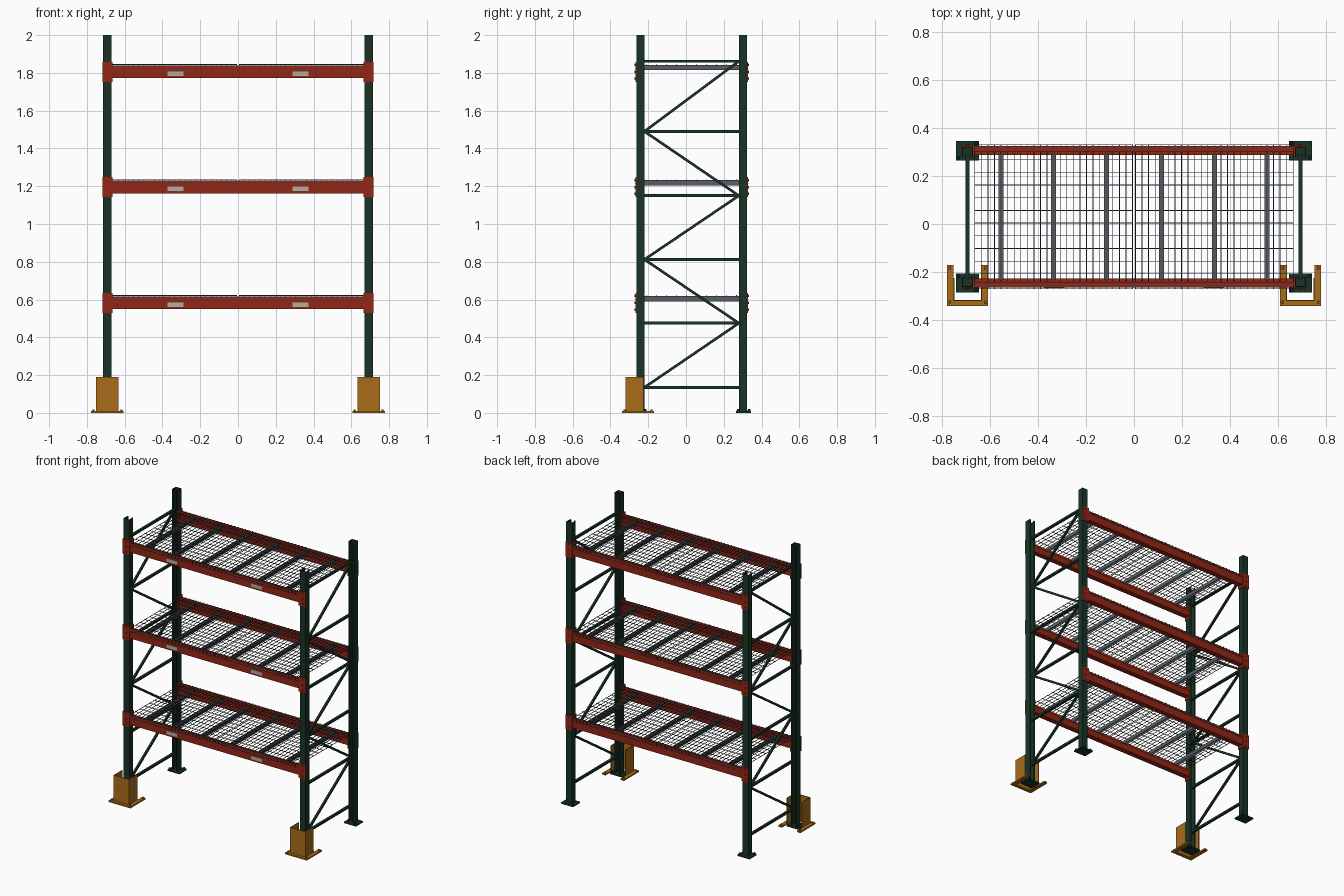
import bpy, bmesh, math
from mathutils import Vector, Matrix

if "Cube" in bpy.data.objects:
    bpy.data.objects.remove(bpy.data.objects["Cube"])

YC = 0.03                      # rack centre line in y (guards stick out at the front)
PX = 0.692                     # upright centre in x
LEVELS = [0.617, 1.23, 1.84]   # beam top heights


def mat(name, rgb):
    m = bpy.data.materials.new(name)
    m.diffuse_color = (*rgb, 1)
    m.use_nodes = True
    m.node_tree.nodes["Principled BSDF"].inputs["Base Color"].default_value = m.diffuse_color
    return m


GREEN = mat("dark_green", (0.009, 0.034, 0.019))
RED = mat("beam_red", (0.30, 0.019, 0.008))
ORANGE = mat("guard_orange", (0.40, 0.15, 0.010))
STEEL = mat("deck_steel", (0.10, 0.11, 0.13))
WIRE = mat("wire_steel", (0.05, 0.055, 0.06))
LABEL = mat("label_grey", (0.45, 0.43, 0.36))


def box(bm, x0, x1, y0, y1, z0, z1):
    c = Matrix.Translation(((x0 + x1) / 2, (y0 + y1) / 2, (z0 + z1) / 2))
    s = Matrix.Diagonal((abs(x1 - x0), abs(y1 - y0), abs(z1 - z0), 1))
    bmesh.ops.create_cube(bm, size=1, matrix=c @ s)


def bar(bm, a, b, w, t):
    """Square bar between two points lying in a y-z plane."""
    a, b = Vector(a), Vector(b)
    d = b - a
    ang = math.atan2(d.z, d.y)
    m = (Matrix.Translation((a + b) / 2) @ Matrix.Rotation(ang, 4, 'X')
         @ Matrix.Diagonal((w, d.length, t, 1)))
    bmesh.ops.create_cube(bm, size=1, matrix=m)


def bolt(bm, p, r, h, axis='Z'):
    m = Matrix.Translation(p)
    if axis == 'Y':
        m = m @ Matrix.Rotation(math.pi / 2, 4, 'X')
    bmesh.ops.create_cone(bm, cap_ends=True, segments=6, radius1=r,
                          radius2=r * 0.8, depth=h, matrix=m)


def prism(bm, pts, vec):
    """Extrude a closed 3D outline along vec."""
    f = bm.faces.new([bm.verts.new(p) for p in pts])
    r = bmesh.ops.extrude_face_region(bm, geom=[f])
    vs = [v for v in r["geom"] if isinstance(v, bmesh.types.BMVert)]
    bmesh.ops.translate(bm, verts=vs, vec=vec)


def finish(bm, name, material, sx=1, sy=1, z=0.0):
    """Mirror into place about the rack centre line and make the object."""
    for v in bm.verts:
        v.co = (sx * v.co.x, YC + sy * v.co.y, v.co.z + z)
    bmesh.ops.recalc_face_normals(bm, faces=bm.faces)
    me = bpy.data.meshes.new(name)
    bm.to_mesh(me)
    bm.free()
    me.materials.append(material)
    ob = bpy.data.objects.new(name, me)
    bpy.context.collection.objects.link(ob)
    return ob


def upright(tag, sx, sy):
    # lipped channel, open towards the middle of the frame
    w, t, lip, d0, d1 = 0.0225, 0.004, 0.010, 0.250, 0.292
    half = [(w - lip, d0), (w, d0), (w, d1)]
    inner = [(w - t, d1 - t), (w - t, d0 + t), (w - lip, d0 + t)]
    loop = (half + [(-x, y) for x, y in reversed(half)]
            + [(-x, y) for x, y in reversed(inner)] + inner)
    bm = bmesh.new()
    prism(bm, [(PX + x, y, 0.006) for x, y in loop], (0, 0, 1.994))
    finish(bm, "upright_" + tag, GREEN, sx, sy)
    # foot plate and anchors
    bm = bmesh.new()
    box(bm, 0.645, 0.740, 0.235, 0.315, 0, 0.009)
    for x, y in ((0.730, 0.246), (0.656, 0.304)):
        bolt(bm, (x, y, 0.014), 0.008, 0.012)
    finish(bm, "foot_plate_" + tag, GREEN, sx, sy)


def side_bracing(tag, sx):
    zs = [0.135, 0.475, 0.812, 1.150, 1.490, 1.862]
    bm = bmesh.new()
    for z in zs:
        bar(bm, (PX, -0.258, z), (PX, 0.258, z), 0.016, 0.015)
    for i in range(5):
        s = -1 if i % 2 == 0 else 1
        bar(bm, (PX + 0.002, s * 0.25, zs[i]), (PX + 0.002, -s * 0.25, zs[i + 1]),
            0.014, 0.014)
    finish(bm, "frame_bracing_" + tag, GREEN, sx)


def beam(tag, sy, top):
    # step beam: tall outer part and a lower inner ledge
    prof = [(0.294, 0), (0.272, 0), (0.272, -0.026), (0.256, -0.026),
            (0.256, -0.068), (0.294, -0.068)]
    bm = bmesh.new()
    prism(bm, [(-0.668, y, z) for y, z in prof], (1.336, 0, 0))
    finish(bm, "beam_" + tag, RED, 1, sy, top)
    # L-shaped end connectors with rivets
    for side, sx in (("left", -1), ("right", 1)):
        bm = bmesh.new()
        prism(bm, [(0.717, 0.293, -0.087), (0.717, 0.298, -0.087),
                   (0.664, 0.298, -0.087), (0.664, 0.250, -0.087),
                   (0.669, 0.250, -0.087), (0.669, 0.293, -0.087)], (0, 0, 0.105))
        for z in (-0.070, -0.035, 0.002):
            bolt(bm, (PX, 0.300, z), 0.007, 0.007, 'Y')
        finish(bm, f"connector_{tag}_{side}", RED, sx, sy, top)


def deck(tag, sx, top):
    r, x0, x1, n = 0.0015, 0.006, 0.662, 25
    # wires, the cross wires hook down over both beams
    bm = bmesh.new()
    for i in range(n):
        x = x0 + (x1 - x0) * i / (n - 1)
        box(bm, x - r, x + r, -0.298, 0.298, 0, 2 * r)
        for s in (-1, 1):
            box(bm, x - r, x + r, s * 0.295, s * 0.298, -0.018, 0)
    ys = [-0.237 + 0.0527 * i for i in range(10)] + [-0.285, 0.285]
    for y in ys:
        box(bm, x0 - r, x1 + r, y - r, y + r, 2 * r, 4 * r)
    for s in (-1, 1):
        box(bm, x0 - r, x1 + r, s * 0.298, s * 0.3005, -0.018, -0.015)
    finish(bm, "wire_mesh_" + tag, WIRE, sx, 1, top)
    # folded support channels under the mesh
    a, t, h = 0.010, 0.003, 0.026
    u = [(-a, -h), (-a, 0), (a, 0), (a, -h), (a - t, -h), (a - t, -t),
         (-a + t, -t), (-a + t, -h)]
    bm = bmesh.new()
    for x in (0.114, 0.334, 0.553):
        prism(bm, [(x + px, -0.262, pz) for px, pz in u], (0, 0.524, 0))
    finish(bm, "deck_supports_" + tag, STEEL, sx, 1, top)


def guard(tag, sx):
    # folded U-shaped wall
    y0, y1, w, t = 0.255, 0.350, 0.060, 0.005
    bm = bmesh.new()
    u = [(-w, y0), (-w, y1), (w, y1), (w, y0), (w - t, y0), (w - t, y1 - t),
         (-w + t, y1 - t), (-w + t, y0)]
    prism(bm, [(PX + x, y, 0.004) for x, y in u], (0, 0, 0.186))
    # U-shaped floor flange
    f, i, b = 0.086, 0.059, 0.200
    u = [(-f, b), (-f, 0.370), (f, 0.370), (f, b), (i, b), (i, 0.345),
         (-i, 0.345), (-i, b)]
    prism(bm, [(PX + x, y, 0) for x, y in u], (0, 0, 0.010))
    finish(bm, "post_guard_" + tag, ORANGE, sx, -1)
    bm = bmesh.new()
    for x in (-0.074, 0.074):
        for y in (0.213, 0.355):
            bolt(bm, (PX + x, y, 0.013), 0.007, 0.010)
    finish(bm, "guard_bolts_" + tag, ORANGE, sx, -1)


# end frames and guards
for side, sx in (("left", -1), ("right", 1)):
    for face, sy in (("front", -1), ("back", 1)):
        upright(f"{face}_{side}", sx, sy)
    side_bracing(side, sx)
    guard(side, sx)

# shelf levels
for n, top in enumerate(LEVELS, 1):
    for face, sy in (("front", -1), ("back", 1)):
        beam(f"{face}_{n}", sy, top)
    for side, sx in (("left", -1), ("right", 1)):
        deck(f"{side}_{n}", sx, top)
        # blank label plate on the front beam
        bm = bmesh.new()
        box(bm, 0.288, 0.374, 0.293, 0.2965, -0.056, -0.032)
        finish(bm, f"label_plate_{side}_{n}", LABEL, sx, -1, top)
